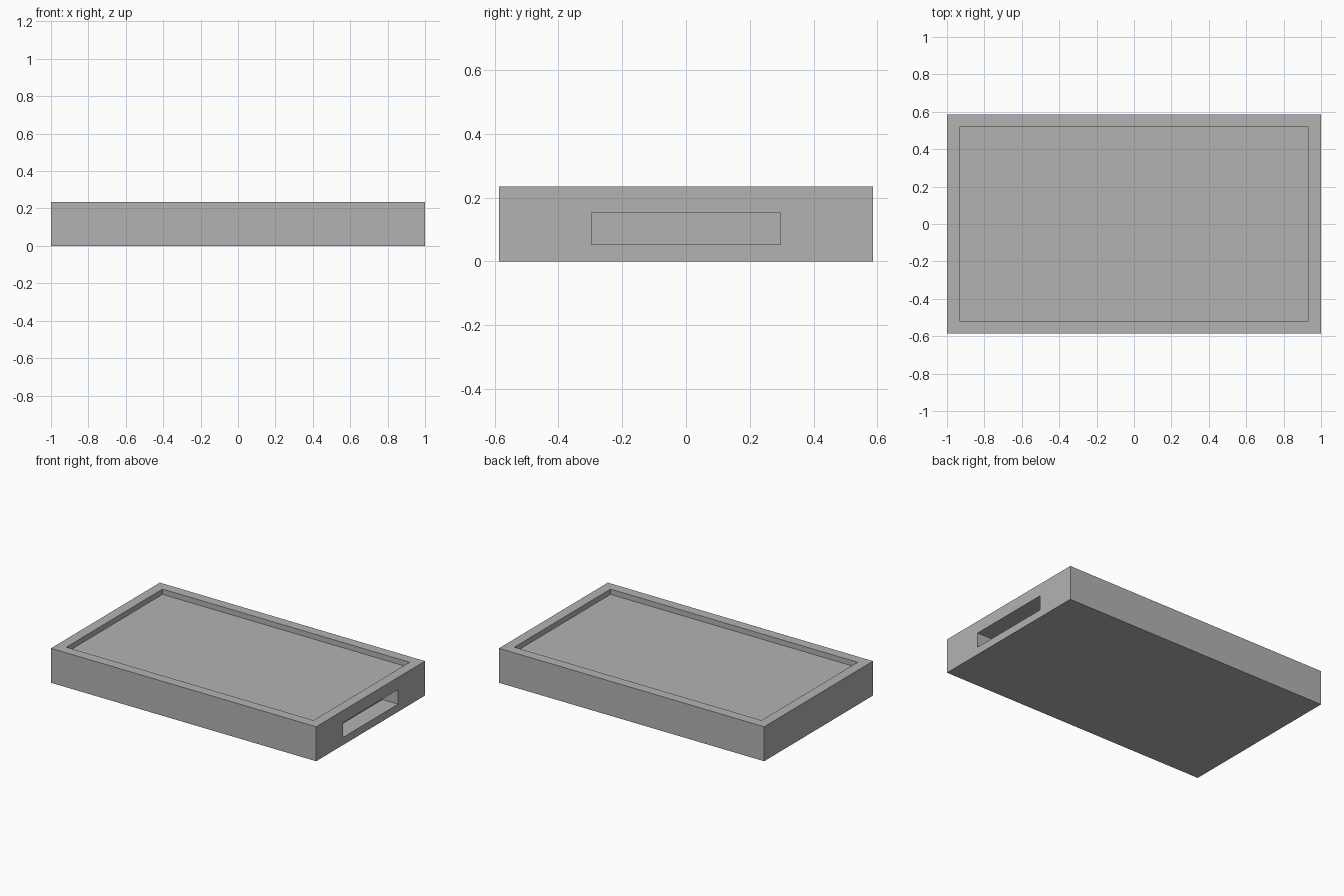
import bpy

default = bpy.data.objects.get("Cube")
if default:
    bpy.data.objects.remove(default, do_unlink=True)

LENGTH, DEPTH, HEIGHT = 2.0, 1.172, 0.235
RIM, RECESS = 0.068, 0.036
SLOT_DEPTH = 0.118

grey = bpy.data.materials.new("plain grey")
grey.use_nodes = True
colour = (0.45, 0.45, 0.45, 1)
grey.diffuse_color = colour
grey.node_tree.nodes["Principled BSDF"].inputs["Base Color"].default_value = colour


def box(name, low, high):
    """Box spanning two opposite corners."""
    bpy.ops.mesh.primitive_cube_add(size=1)
    ob = bpy.context.object
    ob.name = ob.data.name = name
    for v in ob.data.vertices:
        v.co = [h if c > 0 else l for c, l, h in zip(v.co, low, high)]
    ob.data.materials.append(grey)
    return ob


def cut(target, cutter):
    """Subtract the cutter from the target and discard it."""
    mod = target.modifiers.new(cutter.name, 'BOOLEAN')
    mod.operation = 'DIFFERENCE'
    mod.solver = 'EXACT'
    mod.object = cutter
    bpy.context.view_layer.objects.active = target
    bpy.ops.object.modifier_apply(modifier=mod.name)
    bpy.data.objects.remove(cutter, do_unlink=True)


# Solid tray body
hx, hy = LENGTH / 2, DEPTH / 2
tray = box("tray_body", (-hx, -hy, 0), (hx, hy, HEIGHT))

# Shallow recess inside the raised rim
cut(tray, box("top_recess", (RIM - hx, RIM - hy, HEIGHT - RECESS),
              (hx - RIM, hy - RIM, HEIGHT + 0.1)))

# Slot in one end only
cut(tray, box("end_slot", (hx - SLOT_DEPTH, -0.296, 0.052),
              (hx + 0.1, 0.296, 0.152)))
